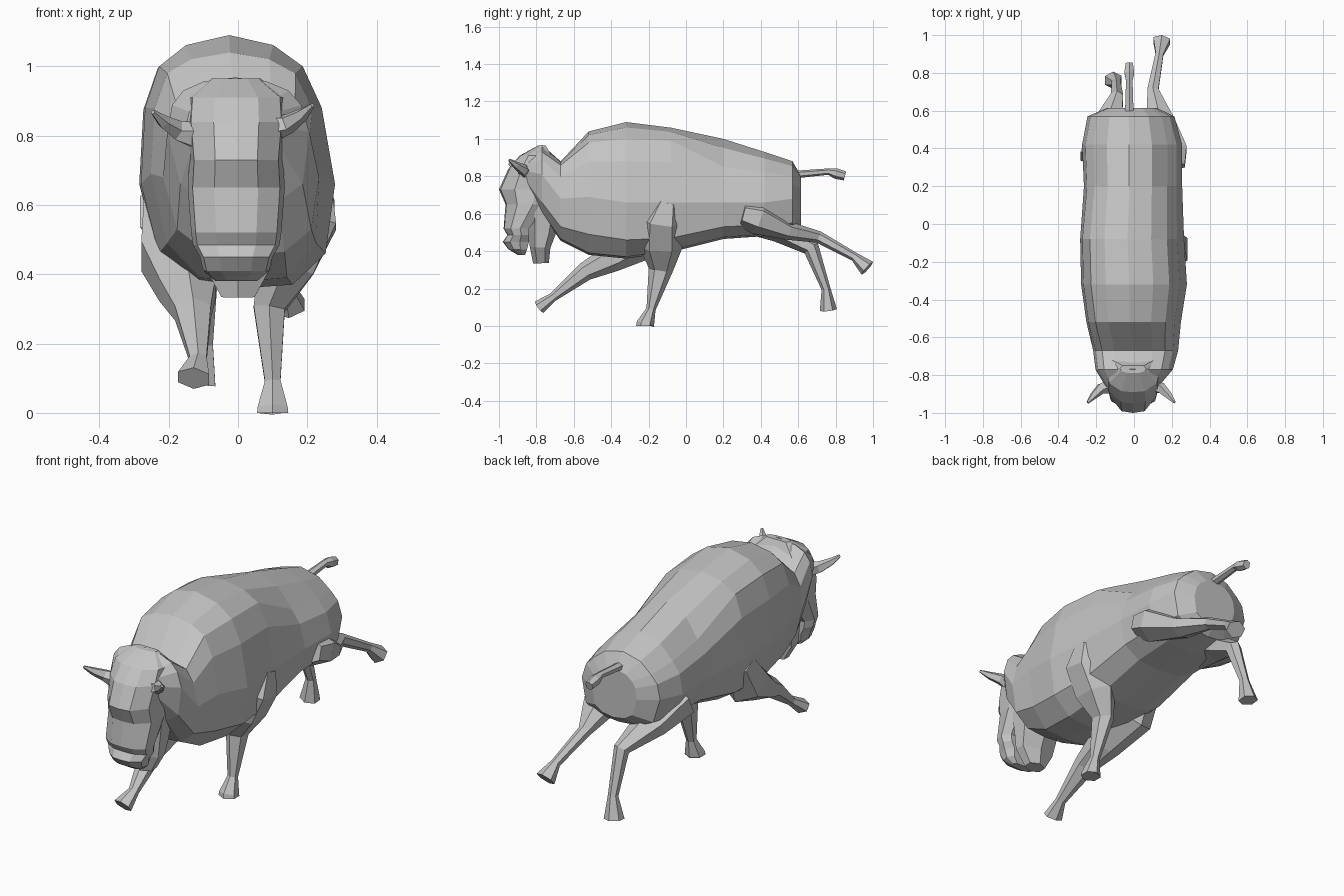
import bpy
import bmesh
from math import cos, sin, tau
from mathutils import Vector

default_cube = bpy.data.objects.get("Cube")
if default_cube:
    bpy.data.objects.remove(default_cube, do_unlink=True)

# Single hide colour
hide = bpy.data.materials.new("hide_grey")
hide.use_nodes = True
hide_colour = (.55, .55, .55, 1)
hide.diffuse_color = hide_colour
hide.node_tree.nodes["Principled BSDF"].inputs["Base Color"].default_value = hide_colour


def loft(name, rings):
    """Skin a row of equal-length rings, capping both ends, flat shaded."""
    bm = bmesh.new()
    loops = [[bm.verts.new(point) for point in ring] for ring in rings]
    for lower, upper in zip(loops, loops[1:]):
        for i in range(len(lower)):
            bm.faces.new((lower[i - 1], lower[i], upper[i], upper[i - 1]))
    bm.faces.new(loops[0])
    bm.faces.new(loops[-1])
    bmesh.ops.recalc_face_normals(bm, faces=bm.faces)
    mesh = bpy.data.meshes.new(name)
    bm.to_mesh(mesh)
    bm.free()
    mesh.materials.append(hide)
    obj = bpy.data.objects.new(name, mesh)
    bpy.context.collection.objects.link(obj)
    return obj


def mirrored(half):
    """Close a half outline, given from centre line to centre line."""
    return half + [(-x, v) for x, v in reversed(half[1:-1])]


def limb(name, path, sides=6):
    """Tube along a path of (x, y, z, half width, half depth)."""
    centres = [Vector(p[:3]) for p in path]
    last = len(path) - 1
    rings = []
    for i, (centre, p) in enumerate(zip(centres, path)):
        along = (centres[min(i + 1, last)] - centres[max(i - 1, 0)]).normalized()
        depth = along.cross(Vector((1, 0, 0))).normalized()
        across = depth.cross(along)
        angles = [tau * (k + .5) / sides for k in range(sides)]
        rings.append([centre + across * cos(a) * p[3] + depth * sin(a) * p[4]
                      for a in angles])
    return loft(name, rings)


def body_ring(y, centre, width, top, shoulder, middle, flank, belly):
    """Cross-section of the trunk, leaning a little to its right."""
    half = [(0, top),
            (width * .45, top + (shoulder - top) * .32),
            (width * .74, shoulder),
            (width * .91, shoulder + (middle - shoulder) * .35),
            (width, middle),
            (width * .86, flank),
            (width * .5, belly + .01),
            (0, belly)]
    return [(centre + x - (z - .66) * .06, y, z) for x, z in mirrored(half)]


def head_ring(z, front, back, width):
    length = back - front
    half = [(0, front),
            (width * .45, front + length * .03),
            (width * .9, front + length * .28),
            (width, front + length * .65),
            (width * .8, back),
            (0, back)]
    return [(x - .005, y, z) for x, y in mirrored(half)]


# Humped body from the crown collar and neck to the rump
loft("body", [body_ring(*row) for row in (
    (-.86, 0, .14, .92, .89, .83, .78, .74),
    (-.77, .01, .205, .968, .93, .81, .66, .6),
    (-.67, .01, .225, .88, .86, .68, .53, .455),
    (-.52, 0, .25, 1.04, .98, .69, .49, .38),
    (-.32, 0, .28, 1.09, 1, .66, .46, .36),
    (-.08, -.01, .275, 1.06, .99, .66, .47, .395),
    (.2, -.005, .26, 1, .85, .66, .53, .465),
    (.42, -.01, .265, .93, .82, .66, .54, .48),
    (.57, -.015, .23, .88, .8, .68, .55, .5),
    (.615, -.01, .13, .8, .76, .67, .58, .54))])

# Head from crown down to muzzle
loft("head", [head_ring(*row) for row in (
    (.965, -.79, -.75, .07),
    (.91, -.89, -.72, .14),
    (.84, -.95, -.7, .145),
    (.73, -1, -.7, .135),
    (.65, -.965, -.74, .14),
    (.52, -.975, -.84, .13),
    (.485, -.955, -.84, .125),
    (.45, -.98, -.84, .105),
    (.41, -.95, -.85, .095),
    (.38, -.9, -.86, .06))])

# Beard under the throat
limb("beard", ((0, -.76, .64, .14, .1), (0, -.77, .5, .12, .075),
               (0, -.78, .42, .11, .055), (0, -.775, .335, .055, .042)))

# Horns, slightly rolled with the head
for side, label in ((1, "left"), (-1, "right")):
    roll = side * .01
    limb(label + "_horn", [
        (side * x - .015, y, z + roll, size, size) for x, y, z, size in (
            (.11, -.86, .81, .04), (.16, -.87, .825, .03),
            (.2, -.91, .85, .02), (.23, -.945, .878, .007))], sides=5)

# Front legs, one planted and one reaching forward
limb("front_left_leg", (
    (.1, -.217, 0, .052, .05), (.1, -.217, .01, .05, .048),
    (.1, -.187, .09, .026, .025), (.09, -.135, .3, .052, .065),
    (.14, -.135, .43, .095, .12), (.195, -.13, .56, .105, .12),
    (.2, -.1, .66, .08, .07)))
limb("front_right_leg", (
    (-.128, -.785, .1, .052, .038), (-.115, -.71, .155, .028, .024),
    (-.13, -.54, .29, .06, .05), (-.145, -.4, .36, .095, .075),
    (-.18, -.24, .46, .115, .12), (-.185, -.15, .6, .1, .08)))

# Hind legs, both kicked back
limb("hind_left_leg", (
    (.2, .3, .6, .08, .07), (.19, .38, .58, .105, .09),
    (.14, .54, .51, .085, .05), (.1, .71, .475, .034, .032),
    (.135, .9, .37, .024, .024), (.147, .97, .308, .052, .046)))
limb("hind_right_leg", (
    (-.19, .34, .59, .11, .1), (-.15, .5, .51, .095, .065),
    (-.09, .67, .415, .038, .045), (-.095, .748, .2, .026, .024),
    (-.11, .761, .085, .052, .046)))

# Tail with a tuft
limb("tail", ((-.025, .59, .81, .026, .02), (-.025, .76, .825, .02, .017),
              (-.025, .8, .815, .03, .028), (-.025, .85, .802, .022, .025)))
